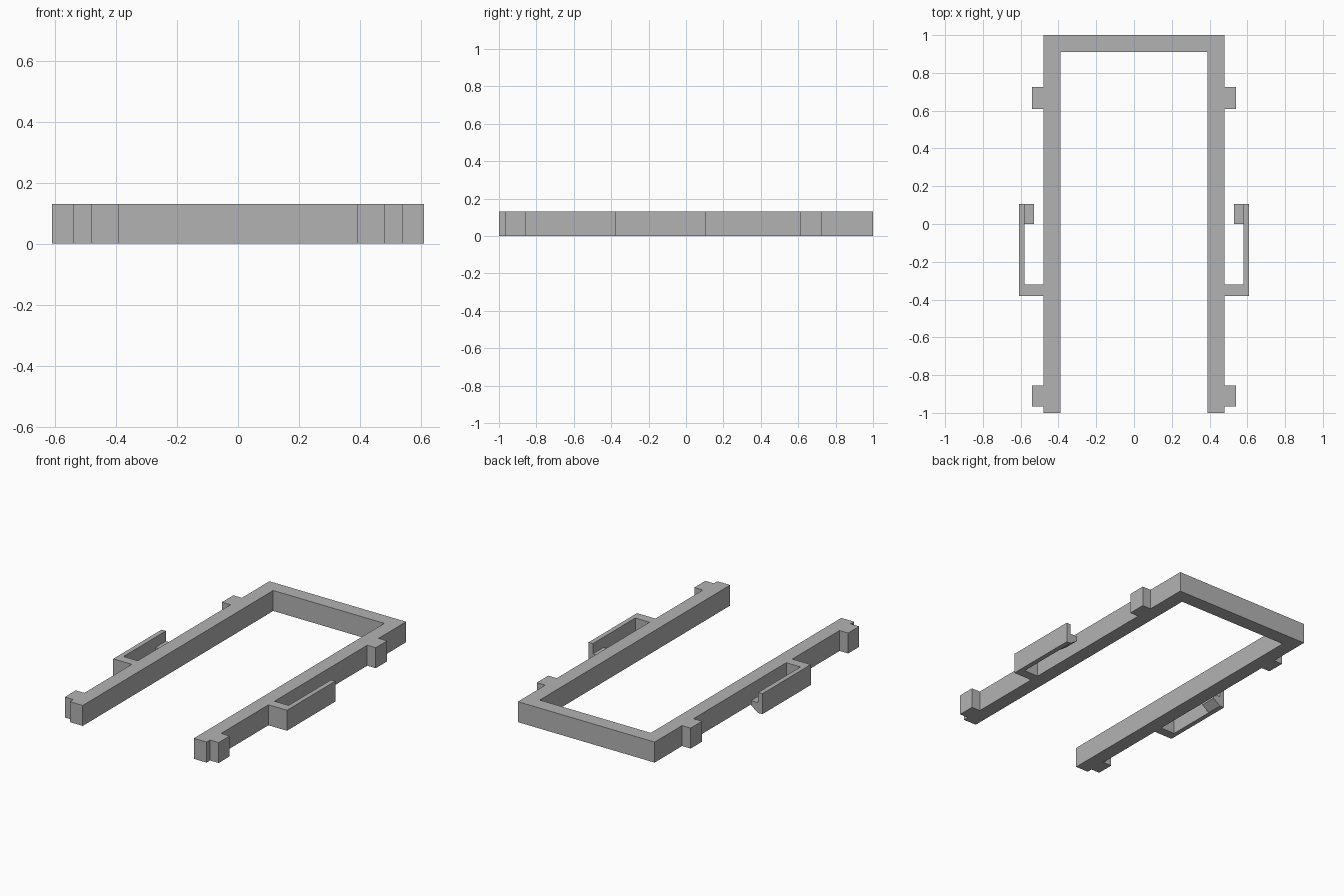
import bpy, bmesh
from mathutils import Vector

if "Cube" in bpy.data.objects:
    bpy.data.objects.remove(bpy.data.objects["Cube"])

HEIGHT = 0.13

grey = bpy.data.materials.new("plain grey")
grey.diffuse_color = (0.45, 0.45, 0.45, 1)
grey.use_nodes = True
grey.node_tree.nodes["Principled BSDF"].inputs["Base Color"].default_value = grey.diffuse_color


def prism(name, points, offset):
    """Extrude a flat outline along an offset, as a closed solid."""
    bm = bmesh.new()
    face = bm.faces.new([bm.verts.new(p) for p in points])
    new = bmesh.ops.extrude_face_region(bm, geom=[face])["geom"]
    bmesh.ops.translate(bm, vec=Vector(offset),
                        verts=[v for v in new if isinstance(v, bmesh.types.BMVert)])
    bmesh.ops.recalc_face_normals(bm, faces=bm.faces)
    mesh = bpy.data.meshes.new(name)
    bm.to_mesh(mesh)
    bm.free()
    mesh.materials.append(grey)
    obj = bpy.data.objects.new(name, mesh)
    bpy.context.collection.objects.link(obj)
    return obj


# Right half outline of the frame: rail, two tabs and the clip arm
half = [(0.39, 0.91), (0.39, -1.0), (0.48, -1.0),
        (0.48, -0.965), (0.54, -0.965), (0.54, -0.855), (0.48, -0.855),   # front tab
        (0.48, -0.38), (0.61, -0.38), (0.61, 0.105), (0.58, 0.105),       # clip arm
        (0.58, -0.32), (0.48, -0.32),
        (0.48, 0.61), (0.54, 0.61), (0.54, 0.725), (0.48, 0.725),         # rear tab
        (0.48, 1.0)]
outline = half + [(-x, y) for x, y in reversed(half)]
prism("frame", [(x, y, 0) for x, y in outline], (0, 0, HEIGHT))

# Wedge hooks on the inner faces of the clip arms
hook = [(0.58, 0.0), (0.53, 0.035), (0.53, 0.065), (0.58, 0.065)]
for side, label in ((-1, "left"), (1, "right")):
    prism(label + "_clip_hook", [(side * x, 0.0, z) for x, z in hook], (0, 0.105, 0))
